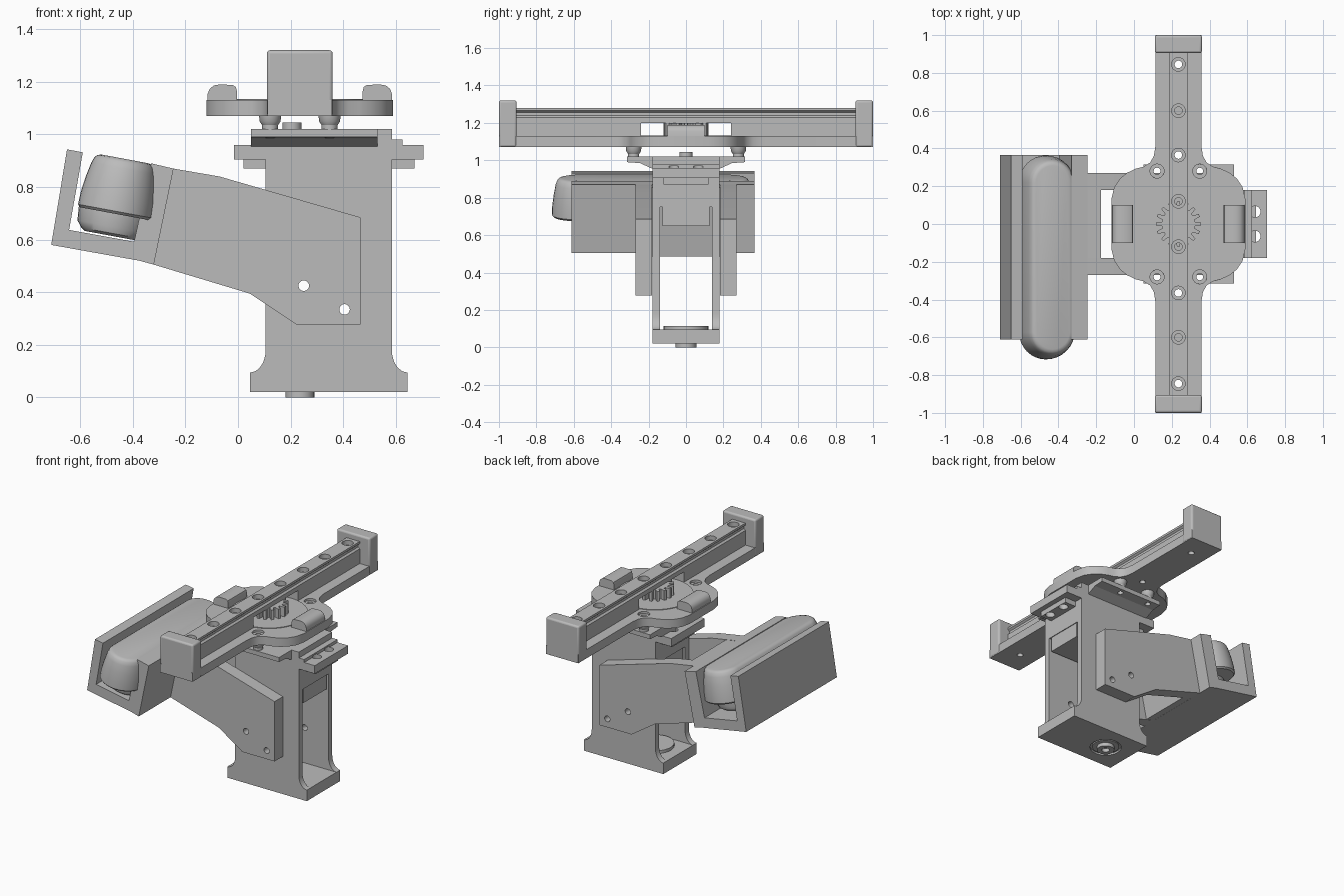
import bpy, bmesh, math
from mathutils import Vector

old = bpy.data.objects.get("Cube")
if old:
    bpy.data.objects.remove(old)

grey = bpy.data.materials.new("plain grey")
grey.use_nodes = True
grey.diffuse_color = (0.5, 0.5, 0.5, 1)
grey.node_tree.nodes["Principled BSDF"].inputs["Base Color"].default_value = (0.5, 0.5, 0.5, 1)

CX = 0.235   # axis of the slide and turntable
PX = 0.345   # centre of the pillar


def finish(name, bm):
    bmesh.ops.recalc_face_normals(bm, faces=bm.faces)
    mesh = bpy.data.meshes.new(name)
    bm.to_mesh(mesh)
    bm.free()
    mesh.materials.append(grey)
    ob = bpy.data.objects.new(name, mesh)
    bpy.context.collection.objects.link(ob)
    return ob


def activate(ob):
    bpy.ops.object.select_all(action='DESELECT')
    ob.select_set(True)
    bpy.context.view_layer.objects.active = ob


def smooth(ob):
    activate(ob)
    bpy.ops.object.shade_smooth_by_angle(angle=math.radians(32))
    return ob


def loft(name, rings):
    bm = bmesh.new()
    loops = [[bm.verts.new(p) for p in ring] for ring in rings]
    n = len(loops[0])
    for a, b in zip(loops, loops[1:]):
        for i in range(n):
            bm.faces.new((a[i], a[(i + 1) % n], b[(i + 1) % n], b[i]))
    bm.faces.new(loops[0])
    bm.faces.new(loops[-1])
    return finish(name, bm)


def extrude(name, pts, axis, lo, hi):
    """Extrude a flat profile along one axis."""
    place = {'x': lambda p, d: (d, p[0], p[1]),
             'y': lambda p, d: (p[0], d, p[1]),
             'z': lambda p, d: (p[0], p[1], d)}[axis]
    return loft(name, [[place(p, d) for p in pts] for d in (lo, hi)])


def box(name, x, y, z):
    return extrude(name, [(x[0], y[0]), (x[1], y[0]), (x[1], y[1]), (x[0], y[1])], 'z', *z)


def circle(cx, cy, r, n=32):
    return [(cx + r * math.cos(2 * math.pi * i / n), cy + r * math.sin(2 * math.pi * i / n))
            for i in range(n)]


def turned(name, x, y, profile):
    """Round part from (radius, z) pairs."""
    return smooth(loft(name, [[(*p, z) for p in circle(x, y, r)] for r, z in profile]))


def cut(ob, cutter):
    mod = ob.modifiers.new("cut", 'BOOLEAN')
    mod.operation = 'DIFFERENCE'
    mod.solver = 'EXACT'
    mod.object = cutter
    activate(ob)
    bpy.ops.object.modifier_apply(modifier=mod.name)
    bpy.data.objects.remove(cutter)


def drill(ob, u, v, r, axis='z', lo=-0.1, hi=1.5):
    cut(ob, extrude("drill", circle(u, v, r, 24), axis, lo, hi))


def bevel(ob, width, segments=3):
    mod = ob.modifiers.new("bevel", 'BEVEL')
    mod.width = width
    mod.segments = segments
    mod.limit_method = 'ANGLE'
    smooth(ob)


def mirrored(half, cx):
    return half + [(2 * cx - x, z) for x, z in reversed(half)]


# Pillar with flared foot, side wings and open window
flare = [(PX - 0.3 + 0.06 * math.cos(a), 0.18 - 0.085 * math.sin(a))
         for a in [math.pi / 2 * (1 - i / 8) for i in range(9)]]
half = ([(PX - 0.3, 0.02)] + flare +
        [(PX - 0.24, 0.905), (PX - 0.36, 0.905), (PX - 0.36, 0.96),
         (PX - 0.28, 0.96), (PX - 0.28, 0.98), (PX - 0.24, 0.98), (PX - 0.24, 1.0)])
pillar = extrude("pillar", mirrored(half, PX), 'y', -0.18, 0.18)
cut(pillar, box("window", (-0.1, 0.8), (-0.14, 0.14), (0.095, 0.75)))
bolts = [(0.25, 0.425), (0.405, 0.335)]
for u, v in bolts:
    drill(pillar, u, v, 0.02, 'y', -0.4, 0.4)
for x in (PX - 0.295, PX + 0.295):
    for y in (-0.065, 0.065):
        drill(pillar, x, y, 0.03, lo=0.8, hi=0.97)
drill(pillar, CX, 0, 0.1, lo=0.0, hi=0.032)
smooth(pillar)
motor = box("motor", (0.11, 0.58), (-0.125, 0.125), (0.65, 0.9))
for side, name in ((-1, "right_wing_tab"), (1, "left_wing_tab")):
    xs = sorted((PX + side * 0.23, PX + side * 0.325))
    tab = box(name, xs, (-0.12, 0.12), (0.87, 0.906))
    for y in (-0.065, 0.065):
        drill(tab, PX + side * 0.295, y, 0.03)
turned("foot_bearing", CX, 0, [(0.085, 0.04), (0.085, 0.024)])
foot_pin = turned("foot_pin", CX, 0, [(0.055, 0.05), (0.055, 0)])
drill(foot_pin, CX, 0, 0.025, lo=-0.1, hi=0.03)
turned("inner_foot_disc", CX, 0, [(0.12, 0.09), (0.12, 0.115)])

# Lower turntable plate with sloped underside
half = [(-0.18, 0.94), (-0.18, 0.955), (-0.246, 0.985), (-0.315, 0.99), (-0.315, 1.02)]
plate = extrude("lower_plate", mirrored(half, 0), 'x', 0.05, 0.53)
box("lower_plate_end", (0.5, 0.585), (-0.18, 0.18), (0.95, 1.02))
turned("shaft_end", 0.205, 0, [(0.036, 1.01), (0.036, 1.045)])
posts = [(CX + sx * 0.113, sy * 0.28) for sx in (-1, 1) for sy in (-1, 1)]
for x, y in posts:
    post = turned("standoff", x, y, [(0.03, 1.01), (0.03, 1.035), (0.04, 1.05), (0.042, 1.075)])
    for part in (plate, post):
        drill(part, x, y, 0.018)

# Upper plate with two long arms
quarter = [(0.122, 1.0), (0.122, 0.41), (0.13, 0.36), (0.15, 0.325), (0.185, 0.303),
           (0.225, 0.293), (0.27, 0.272), (0.31, 0.24), (0.34, 0.195), (0.355, 0.13)]
right = quarter + [(x, -y) for x, y in reversed(quarter)]
outline = [(CX + x, y) for x, y in right] + [(CX - x, y) for x, y in reversed(right)]
upper = extrude("upper_plate", outline, 'z', 1.07, 1.13)
for x, y in posts:
    drill(upper, x, y, 0.018)
    drill(upper, x, y, 0.037, lo=1.115)
ends = [-0.845, -0.365, 0.365, 0.845]
for y in ends:
    drill(upper, CX, y, 0.02)
bevel(upper, 0.01)
turned("turntable_disc", CX, 0, [(0.24, 1.12), (0.24, 1.134)])

# Rounded clips on either side of the turntable
clip = [(-0.115, 1.1), (-0.115, 1.155), (-0.108, 1.173), (-0.092, 1.186), (-0.07, 1.19),
        (-0.02, 1.188), (-0.008, 1.18), (-0.004, 1.165), (-0.004, 1.1)]
smooth(extrude("right_clip", clip, 'y', -0.1, 0.1))
smooth(extrude("left_clip", [(2 * CX - x, z) for x, z in clip], 'y', -0.1, 0.1))

# Pinion gear under the rail
teeth = 16
gear = []
for i in range(teeth):
    for offset, r in ((-0.34, 0.088), (-0.17, 0.12), (0.17, 0.12), (0.34, 0.088)):
        a = 2 * math.pi * (i + offset) / teeth
        gear.append((CX + r * math.cos(a), r * math.sin(a)))
extrude("pinion_gear", gear, 'z', 1.13, 1.2)

# Grooved rail, its risers and the end caps
half = [(CX - 0.05, 1.2), (CX - 0.05, 1.23), (CX - 0.038, 1.24),
        (CX - 0.038, 1.255), (CX - 0.05, 1.265), (CX - 0.05, 1.28)]
rail = extrude("rail", mirrored(half, CX), 'y', -0.91, 0.91)
for y in ends + [-0.6, -0.12, 0.12, 0.6]:
    drill(rail, CX, y, 0.036, lo=1.25)
    drill(rail, CX, y, 0.02)
smooth(rail)
for s, side in ((-1, "front"), (1, "back")):
    riser = box(side + "_riser", (CX - 0.05, CX + 0.05), sorted((s * 0.24, s * 0.91)), (1.125, 1.2))
    for y in (0.365, 0.845):
        drill(riser, CX, s * y, 0.02)
    cap = box(side + "_end_cap", (CX - 0.125, CX + 0.125), sorted((s * 0.905, s)), (1.07, 1.32))
    bevel(cap, 0.012)

# Bracket arms either side of the pillar
arm = [(-0.245, 0.87), (-0.07, 0.84), (0.465, 0.685), (0.465, 0.277),
       (0.222, 0.277), (0.045, 0.395), (-0.32, 0.505)]
for s, side in ((-1, "front"), (1, "back")):
    ob = extrude(side + "_bracket_arm", arm, 'y', *sorted((s * 0.181, s * 0.27)))
    for u, v in bolts:
        drill(ob, u, v, 0.02, 'y', -0.4, 0.4)
    smooth(ob)
extrude("bracket_crosspiece", [(-0.26, 0.87), (-0.175, 0.857), (-0.255, 0.487), (-0.335, 0.51)],
        'y', -0.265, 0.265)

# Tilted open-ended tray
tray = [(-0.65, 0.943), (-0.59, 0.932), (-0.642, 0.637), (-0.395, 0.592), (-0.33, 0.89),
        (-0.245, 0.87), (-0.32, 0.505), (-0.375, 0.52), (-0.71, 0.58)]
extrude("tray", tray, 'y', -0.612, 0.365)


# Rounded device lying in the tray
def stadium(n, w, h):
    """Tilted stadium at height n, half width w and half length h."""
    tilt = math.radians(10.5)
    up = Vector((math.sin(tilt), 0, math.cos(tilt)))
    across = Vector((math.cos(tilt), 0, -math.sin(tilt)))
    base = Vector((-0.485, -0.177, 0.61)) + up * n
    ring = []
    for s in (1, -1):
        for i in range(17):
            a = math.pi * i / 16
            ring.append(base + across * (s * w * math.cos(a))
                        + Vector((0, s * (h - w + w * math.sin(a)), 0)))
    return ring


smooth(loft("device_base", [stadium(*r) for r in (
    (0.005, 0.1, 0.41), (0.015, 0.115, 0.425), (0.04, 0.135, 0.433), (0.1, 0.14, 0.433))]))
smooth(loft("device_body", [stadium(*r) for r in (
    (0.09, 0.135, 0.53), (0.1, 0.144, 0.54), (0.15, 0.142, 0.538), (0.21, 0.134, 0.53),
    (0.265, 0.123, 0.52), (0.288, 0.115, 0.511), (0.298, 0.105, 0.501), (0.302, 0.09, 0.486))]))
